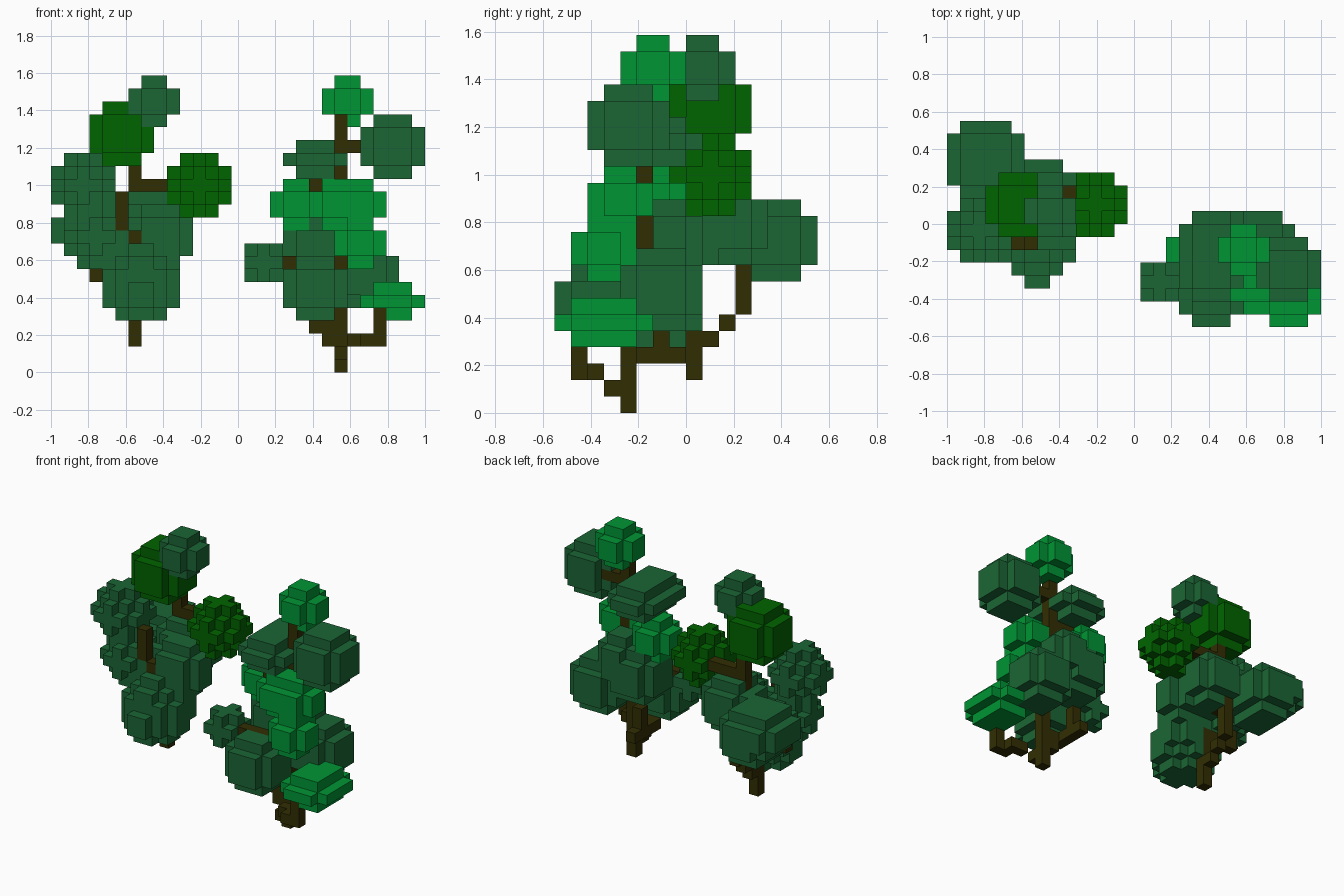
import bpy
import bmesh
from itertools import product
from mathutils import Vector

UNIT = 2 / 29                                # edge of one block
ORIGIN = Vector((-1, -8 * UNIT, 0))

cube = bpy.data.objects.get("Cube")
if cube:
    bpy.data.objects.remove(cube)


def make_material(name, r, g, b):
    mat = bpy.data.materials.new(name)
    mat.use_nodes = True
    colour = (r, g, b, 1)
    mat.diffuse_color = colour
    mat.node_tree.nodes["Principled BSDF"].inputs["Base Color"].default_value = colour
    return mat


DARK = make_material("dark_leaf", .011, .133, .035)
LIGHT = make_material("light_leaf", 0, .3, .035)
DEEP = make_material("deep_leaf", 0, .127, 0)
BARK = make_material("bark", .031, .027, .001)

taken = set()       # every block used so far
parts = []          # (name, material, blocks)


def add_part(name, material, cells):
    """Register a part, leaving out blocks owned by earlier parts."""
    cells = set(cells) - taken
    taken.update(cells)
    parts.append((name, material, cells))


def clump(bounds, limit=1, bumpy=False):
    """Block box with its edges cut away; bumpy also cuts the corners of each side."""
    lows, highs = bounds[0::2], bounds[1::2]
    cells = []
    for cell in product(*(range(lo, hi + 1) for lo, hi in zip(lows, highs))):
        depths = [min(c - lo, hi - c) for c, lo, hi in zip(cell, lows, highs)]
        if depths.count(0) > limit or (bumpy and sorted(depths) == [0, 1, 1]):
            continue
        cells.append(cell)
    return cells


def branch(*points):
    """Blocks along a path that steps along x, then y, then z."""
    cells = [points[0]]
    for target in points[1:]:
        for axis in range(3):
            while cells[-1][axis] != target[axis]:
                step = list(cells[-1])
                step[axis] += 1 if target[axis] > step[axis] else -1
                cells.append(tuple(step))
    return cells


# Wood of the left-hand (+x) tree
add_part("left_trunk", BARK, branch((22, 4, 0), (22, 4, 10), (22, 5, 10), (22, 5, 19)))
add_part("left_front_root_branch", BARK,
         [(22, 3, 1)] + branch((23, 2, 2), (24, 1, 2), (25, 1, 2), (25, 1, 4)))
add_part("left_back_root_branch", BARK,
         branch((21, 4, 2), (21, 4, 3), (20, 6, 3), (20, 6, 5)) + [(20, 7, 3)])
add_part("left_side_branch", BARK, branch((22, 3, 8), (17, 3, 8)))
add_part("left_upper_branches", BARK,
         branch((22, 5, 17), (24, 5, 17)) + branch((22, 5, 14), (20, 4, 14)))

# Wood of the right-hand (-x) tree
add_part("right_trunk", BARK,
         branch((6, 8, 2), (6, 8, 4), (6, 9, 4)) + [(6, 10, 5)]
         + branch((6, 11, 6), (6, 11, 9), (6, 10, 9), (6, 10, 15)))
add_part("right_side_branch", BARK, branch((6, 8, 5), (6, 8, 7), (3, 8, 7), (3, 8, 9)))
add_part("right_upper_branch", BARK, branch((6, 10, 14), (9, 10, 14)))
add_part("right_front_stubs", BARK,
         branch((5, 6, 13), (5, 6, 11)) + branch((6, 6, 10), (6, 9, 10)))

# Smooth clumps, front and back, of the left-hand tree
left_clumps = [
    ("crown", LIGHT, (21, 24, 4, 7, 19, 22)),
    ("upper_outer", DARK, (24, 28, 2, 6, 15, 19)),
    ("upper_inner", DARK, (18, 22, 2, 8, 15, 17)),
    ("middle_inner", LIGHT, (17, 20, 4, 7, 11, 14)),
    ("middle_outer", LIGHT, (20, 25, 2, 5, 11, 14)),
    ("front_middle", LIGHT, (22, 25, 1, 4, 8, 11)),
    ("back_middle", DARK, (20, 23, 5, 8, 8, 12)),
    ("core", DARK, (18, 22, 4, 8, 7, 11)),
    ("lower_front", DARK, (18, 22, 0, 4, 4, 8)),
    ("lower_back", DARK, (22, 26, 4, 8, 5, 9)),
    ("lowest_outer", LIGHT, (24, 28, 0, 5, 4, 6)),
]
for name, mat, bounds in left_clumps:
    add_part("left_leaves_" + name, mat, clump(bounds))
add_part("left_leaves_small_side", DARK, clump((15, 17, 2, 4, 7, 9), limit=2))

# Clumps of the right-hand tree, several of them bumpy
right_clumps = [
    ("crown", DARK, (6, 9, 7, 10, 19, 22), False),
    ("upper", DEEP, (3, 7, 7, 11, 16, 20), False),
    ("inner", DEEP, (9, 13, 7, 11, 12, 16), True),
    ("side_upper", DARK, (0, 4, 5, 9, 12, 16), True),
    ("side_lower", DARK, (1, 5, 5, 9, 8, 12), True),
    ("back", DARK, (0, 5, 10, 15, 9, 12), False),
    ("back_under", DARK, (1, 5, 10, 15, 8, 10), False),
    ("core_back", DARK, (5, 9, 8, 12, 9, 13), False),
    ("core_inner", DARK, (6, 10, 6, 9, 8, 12), False),
    ("lower", DARK, (4, 9, 4, 8, 4, 9), True),
    ("lowest", DARK, (4, 9, 3, 7, 4, 7), True),
]
for name, mat, bounds, bumpy in right_clumps:
    add_part("right_leaves_" + name, mat, clump(bounds, bumpy=bumpy))


def build(name, material, cells):
    """Mesh only the block faces that are open to the air."""
    bm = bmesh.new()
    for cell in sorted(cells):
        for axis, side in product(range(3), (0, 1)):
            neighbour = list(cell)
            neighbour[axis] += 1 if side else -1
            if tuple(neighbour) in taken:
                continue
            u, v = Vector(), Vector()
            u[(axis + 1) % 3] = v[(axis + 2) % 3] = 1
            base = Vector(cell)
            base[axis] += side
            ring = [base, base + u, base + u + v, base + v]
            if not side:
                ring.reverse()
            bm.faces.new([bm.verts.new(ORIGIN + p * UNIT) for p in ring])
    bmesh.ops.remove_doubles(bm, verts=bm.verts[:], dist=UNIT / 100)
    mesh = bpy.data.meshes.new(name)
    bm.to_mesh(mesh)
    bm.free()
    mesh.materials.append(material)
    bpy.context.collection.objects.link(bpy.data.objects.new(name, mesh))


for part in parts:
    build(*part)
